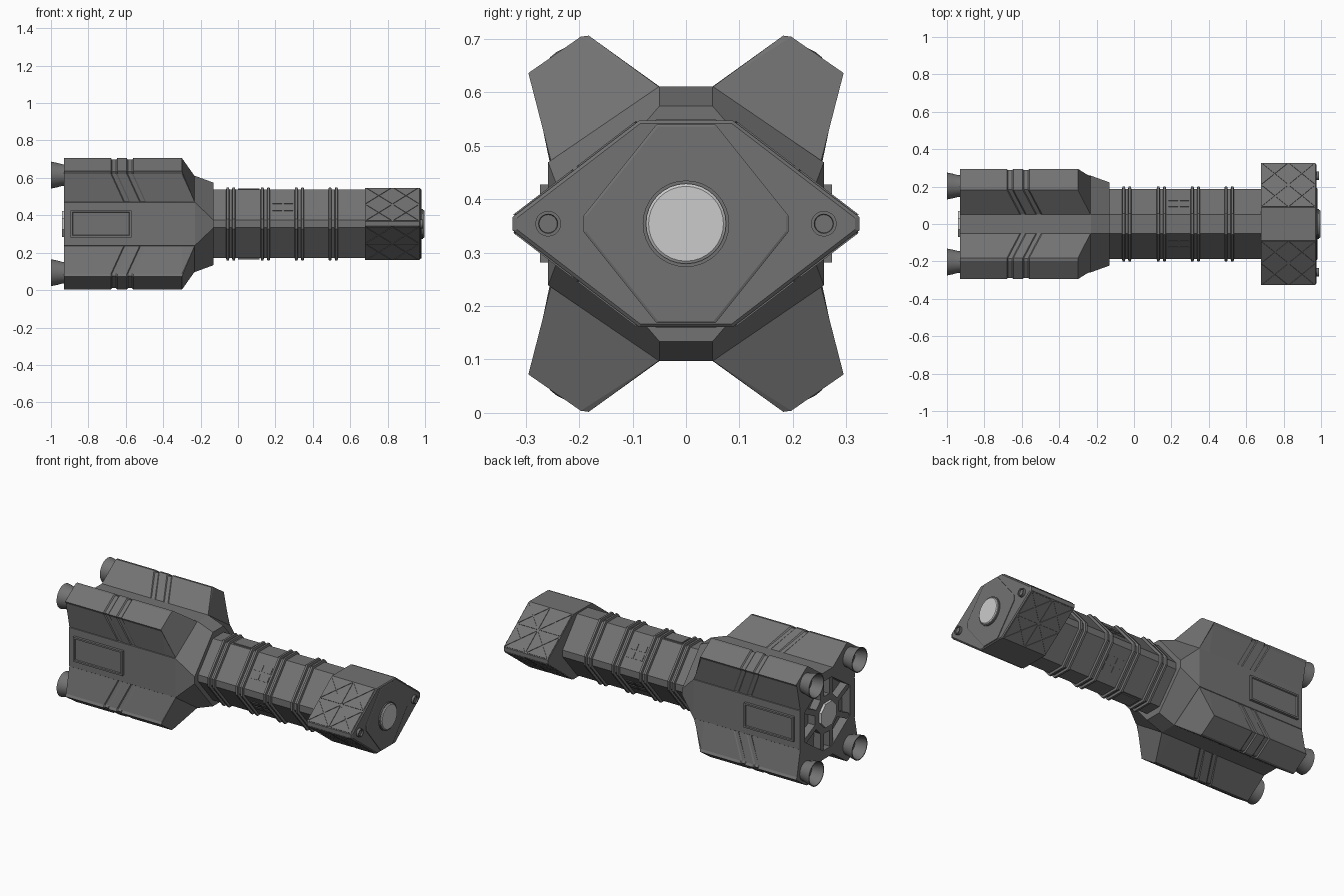
import bpy, bmesh, math
from mathutils import Vector

if "Cube" in bpy.data.objects:
    bpy.data.objects.remove(bpy.data.objects["Cube"])

CZ = 0.354  # height of the long axis
QUADS = [(1, 1), (1, -1), (-1, 1), (-1, -1)]


def material(name, v):
    m = bpy.data.materials.new(name)
    m.diffuse_color = (v, v, v, 1)
    m.use_nodes = True
    m.node_tree.nodes["Principled BSDF"].inputs["Base Color"].default_value = m.diffuse_color
    return m


HULL = material("hull_grey", 0.17)
LIGHT = material("light_grey", 0.6)


def finish(bm, name, mat):
    bmesh.ops.recalc_face_normals(bm, faces=bm.faces)
    me = bpy.data.meshes.new(name)
    bm.to_mesh(me)
    bm.free()
    me.materials.append(mat)
    ob = bpy.data.objects.new(name, me)
    bpy.context.collection.objects.link(ob)
    return ob


def add_loft(bm, rings):
    """Skin a row of equal-length point rings and cap both ends."""
    vs = [[bm.verts.new(p) for p in r] for r in rings]
    n = len(vs[0])
    for r0, r1 in zip(vs, vs[1:]):
        for i in range(n):
            j = (i + 1) % n
            bm.faces.new((r0[i], r0[j], r1[j], r1[i]))
    bm.faces.new(vs[0])
    bm.faces.new(vs[-1])


def loft(name, rings, mat=HULL):
    bm = bmesh.new()
    add_loft(bm, rings)
    return finish(bm, name, mat)


def octa(x, a, h, w, b):
    """Octagon ring: top half width a, half height h, half width w, side half height b."""
    pts = [(a, h), (w, b), (w, -b), (a, -h), (-a, -h), (-w, -b), (-w, b), (-a, h)]
    return [(x, y, CZ + z) for y, z in pts]


def circle(x, r, y=0, z=0, n=32):
    return [(x, y + r * math.cos(2 * math.pi * i / n),
             CZ + z + r * math.sin(2 * math.pi * i / n)) for i in range(n)]


def smooth(ob):
    bpy.context.view_layer.objects.active = ob
    ob.select_set(True)
    bpy.ops.object.shade_smooth_by_angle(angle=math.radians(35))
    ob.select_set(False)


def slope_plates(name, polys, edge, up):
    """Thin plates on the four sloped sides; polys are lists of (x, t) along the slope."""
    a, h, w, b = edge
    n = Vector((0, h - b, w - a)).normalized()
    bm = bmesh.new()
    for sy, sz in QUADS:
        for poly in polys:
            rings = []
            for d in (-0.004, up):
                ring = []
                for x, t in poly:
                    p = Vector((x, a + (w - a) * t, h + (b - h) * t)) + n * d
                    ring.append((p.x, p.y * sy, CZ + p.z * sz))
                rings.append(ring)
            add_loft(bm, rings)
    return finish(bm, name, HULL)


def rect(x0, x1, t0, t1):
    return [(x0, t0), (x1, t0), (x1, t1), (x0, t1)]


# rear core with recessed back, and neck tapering to the tube
loft("rear_core", [
    octa(-0.88, 0.04, 0.205, 0.21, 0.09), octa(-0.93, 0.04, 0.205, 0.21, 0.09),
    octa(-0.93, 0.05, 0.257, 0.258, 0.115), octa(-0.23, 0.05, 0.257, 0.258, 0.115),
    octa(-0.13, 0.05, 0.22, 0.222, 0.02)])

# rear hub with spokes to the rim
loft("rear_hub", [octa(-0.87, 0.045, 0.11, 0.11, 0.045), octa(-0.925, 0.045, 0.11, 0.11, 0.045)])
loft("rear_hub_light", [octa(-0.92, 0.03, 0.07, 0.07, 0.03), octa(-0.94, 0.03, 0.07, 0.07, 0.03)], LIGHT)
bm = bmesh.new()
for p, q in zip(octa(0, 0.04, 0.1, 0.1, 0.04), octa(0, 0.045, 0.22, 0.22, 0.1)):
    d = (Vector(q) - Vector(p)).normalized()
    s = Vector((0, -d.z, d.y)) * 0.016
    add_loft(bm, [[Vector((x, c[1], c[2])) + s * k for x, k in
                   ((-0.87, -1), (-0.925, -1), (-0.925, 1), (-0.87, 1))] for c in (p, q)])
finish(bm, "rear_spokes", HULL)

# side panels on the core
for sy in (1, -1):
    def panel(y, g):
        return [(x, sy * y, CZ + z) for x, z in
                ((-0.895 + g, -0.073 + g), (-0.57 - g, -0.073 + g), (-0.57 - g, 0.073 - g), (-0.895 + g, 0.073 - g))]
    loft("side_panel", [panel(0.25, 0), panel(0.273, 0), panel(0.273, 0.01), panel(0.267, 0.013)])

# four pods with slanted grooves, sloped noses and flared nozzles
BASE = [(0.05, 0.257), (0.255, 0.115)]
TIP = [(0.287, 0.268), (0.295, 0.282), (0.197, 0.350), (0.182, 0.352)]
for sy, sz in QUADS:
    def pod(x, inset=0.0, slant=0.0):
        k = 1 - inset
        pts = [(x + slant * 0.07, y * k, z * k) for y, z in BASE]
        pts += [(x, 0.2 + (y - 0.2) * (1 - 6 * inset), 0.24 + (z - 0.24) * (1 - 6 * inset)) for y, z in TIP]
        return [(px, sy * y, CZ + sz * z) for px, y, z in pts]
    rings = [pod(-0.93)]
    for g0, g1 in ((-0.68, -0.645), (-0.595, -0.56)):
        rings += [pod(g0, 0, 1), pod(g0 + 0.006, 0.012, 1), pod(g1 - 0.006, 0.012, 1), pod(g1, 0, 1)]
    rings.append(pod(-0.3))
    nose = pod(-0.23)
    c, d = [Vector(v) for v in nose[:2]]
    inner = Vector((0, -sy, -sz)) * 0.004
    ends = [c, d, d + inner, d + inner, c + inner, c + inner]
    loft("pod", rings + [[tuple(v) for v in ends]])
    y, z = sy * 0.203, sz * 0.261
    smooth(loft("nozzle", [circle(-0.9, 0.057, y, z), circle(-0.94, 0.058, y, z), circle(-0.97, 0.066, y, z),
                           circle(-1.0, 0.072, y, z), circle(-1.0, 0.067, y, z), circle(-0.935, 0.05, y, z)]))

# tube and its paired rings
TUBE = (0.05, 0.183, 0.188, 0.02)
loft("tube", [octa(-0.15, *TUBE), octa(0.7, *TUBE)])
for x in (-0.055, -0.023, 0.13, 0.163, 0.312, 0.345, 0.492, 0.526):
    loft("tube_ring", [octa(x + dx, 0.05 + e / 2, 0.183 + e, 0.188 + e, 0.02 + e / 2)
                       for dx, e in ((-0.009, 0), (-0.006, 0.012), (0.006, 0.012), (0.009, 0))])

# small hatch plates on the tube
slope_plates("tube_hatches", [
    rect(0.185, 0.235, 0.30, 0.47), rect(0.245, 0.295, 0.30, 0.47),
    rect(0.185, 0.235, 0.53, 0.70), rect(0.245, 0.295, 0.53, 0.70)], TUBE, 0.003)
for s in (1, -1):
    loft("tube_plate", [[(x, y, CZ + s * z) for x, y in
                         ((0.0, -0.04), (0.115, -0.04), (0.115, 0.04), (0.0, 0.04))] for z in (0.178, 0.189)])

# diamond head, chamfered at the front
HEAD = (0.088, 0.193, 0.325, 0.012)
loft("head", [octa(0.68, *HEAD), octa(0.97, *HEAD), octa(0.975, 0.085, 0.188, 0.316, 0.011)])

# crossed triangular plates on the head slopes
tris = []
for x0, x1 in ((0.682, 0.824), (0.828, 0.968)):
    for t0, t1 in ((0.01, 0.49), (0.51, 0.99)):
        c = rect(x0, x1, t0, t1)
        m = ((x0 + x1) / 2, (t0 + t1) / 2)
        for i in range(4):
            tri = [c[i], c[(i + 1) % 4], m]
            gx, gt = [sum(p[k] for p in tri) / 3 for k in (0, 1)]
            tris.append([(gx + (x - gx) * 0.93, gt + (t - gt) * 0.93) for x, t in tri])
slope_plates("head_cross_plates", tris, HEAD, 0.003)

# face plate, main lens and two small sensors
loft("face_plate", [octa(0.97, 0.055, 0.186, 0.192, 0.015), octa(0.979, 0.055, 0.186, 0.192, 0.015),
                    octa(0.981, 0.052, 0.182, 0.187, 0.014)])
smooth(loft("lens_ring", [circle(0.97, 0.081), circle(0.988, 0.081), circle(0.988, 0.074), circle(0.975, 0.074)]))
smooth(loft("lens", [circle(0.97, 0.075), circle(0.993, 0.075), circle(0.997, 0.07)], LIGHT))
for y in (0.258, -0.258):
    smooth(loft("sensor", [circle(0.96, 0.024, y, n=20), circle(0.99, 0.024, y, n=20),
                           circle(0.99, 0.018, y, n=20), circle(0.982, 0.017, y, n=20)]))
